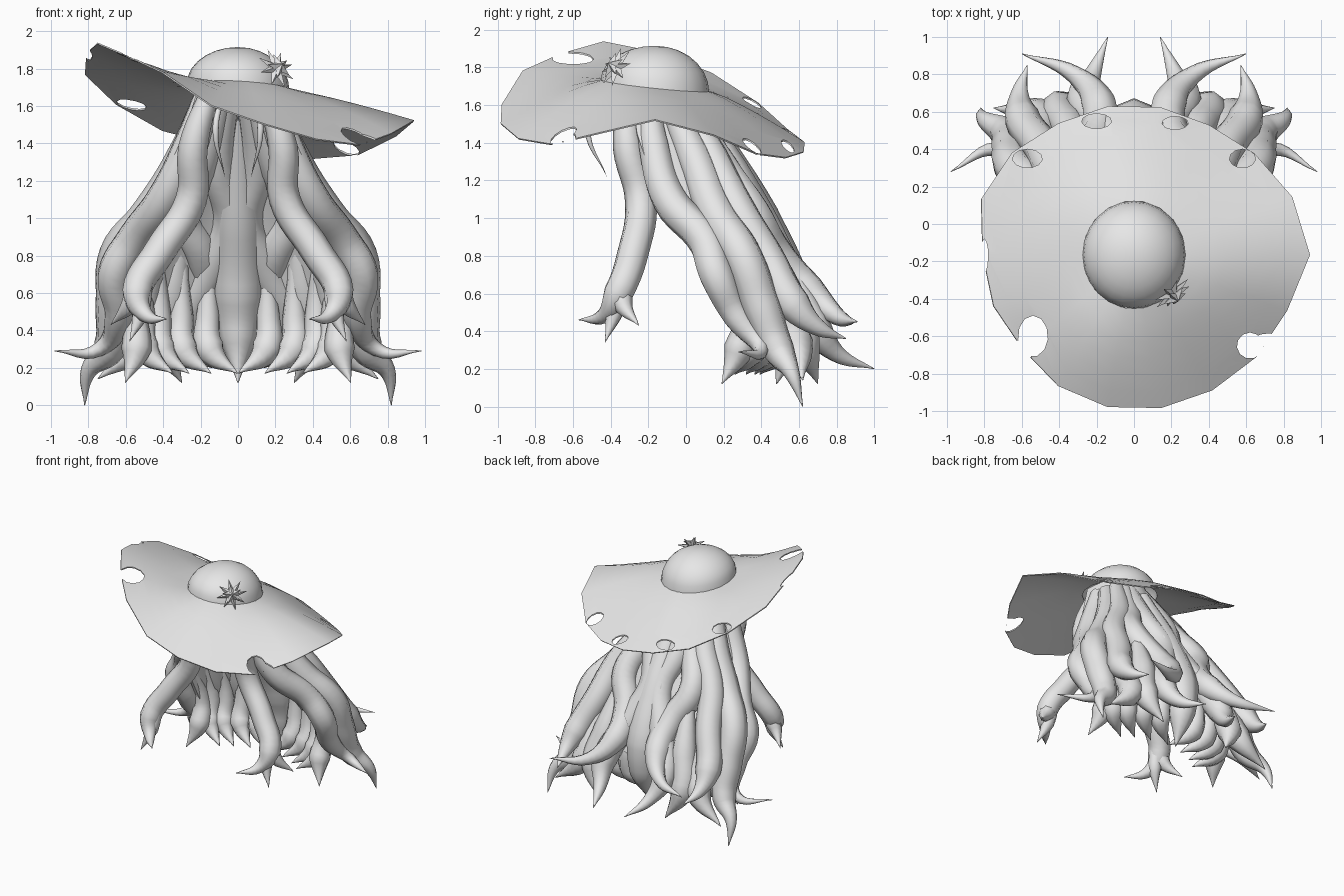
import bpy, bmesh, math
from mathutils import Vector, Matrix

if "Cube" in bpy.data.objects:
    bpy.data.objects.remove(bpy.data.objects["Cube"])

grey = bpy.data.materials.new("plain grey")
grey.diffuse_color = (0.8, 0.8, 0.8, 1)
grey.use_nodes = True
grey.node_tree.nodes["Principled BSDF"].inputs["Base Color"].default_value = grey.diffuse_color
CY = -.165  # hat centre


def select(ob):
    bpy.ops.object.select_all(action='DESELECT')
    ob.select_set(True)
    bpy.context.view_layer.objects.active = ob


def finish(ob, angle=45):
    ob.data.materials.clear()
    ob.data.materials.append(grey)
    select(ob)
    bpy.ops.object.shade_smooth_by_angle(angle=math.radians(angle))


def apply(ob, mod):
    select(ob)
    bpy.ops.object.modifier_apply(modifier=mod.name)


def make(name, bm):
    bmesh.ops.recalc_face_normals(bm, faces=bm.faces)
    me = bpy.data.meshes.new(name)
    bm.to_mesh(me)
    bm.free()
    ob = bpy.data.objects.new(name, me)
    bpy.context.collection.objects.link(ob)
    return ob


def loft(name, rings, closed=True):
    """Skin a list of equal-length rings."""
    bm = bmesh.new()
    rows = [[bm.verts.new(p) for p in r] for r in rings]
    for a, b in zip(rows, rows[1:]):
        n = len(a)
        for i in range(n if closed else n - 1):
            j = (i + 1) % n
            bm.faces.new((a[i], a[j], b[j], b[i]))
    bmesh.ops.remove_doubles(bm, verts=bm.verts, dist=1e-4)
    return make(name, bm)


def crown_base(a):
    return Vector((.275 * math.cos(a), CY + .288 * math.sin(a),
                   1.7 - .03 * math.sin(a) - .015 * math.cos(a)))


# hat brim: reach and height of the wavy edge at every 20 degrees
reach = [.94, .9, .84, .8, .8, .805, .81, .85, .87, .81, .8, .78, .81, .825, .83, .835, .85, .87]
height = [1.52, 1.44, 1.34, 1.32, 1.35, 1.4, 1.47, 1.61, 1.77, 1.88, 1.935, 1.87, 1.78, 1.6, 1.5, 1.42, 1.39, 1.45]
rings = []
for k in range(7):
    t = k / 6
    ring = []
    for i, (r, h) in enumerate(zip(reach, height)):
        a = math.radians(20 * i)
        b = crown_base(a)
        q = b.lerp(Vector((r * math.cos(a), CY + r * math.sin(a), h)), t)
        q.z = b.z + (h - b.z) * t ** 1.2
        ring.append(q)
    rings.append(ring)
brim = loft("hat_brim", rings)
m = brim.modifiers.new("thick", 'SOLIDIFY')
m.thickness, m.offset = .008, 0
apply(brim, m)

# torn notches and holes through the brim: x, y, half sizes
for x, y, a, b in [(-.54, -.6, .08, .11), (-.61, -.68, .07, .06), (.62, -.65, .07, .07),
                   (.72, -.62, .08, .035), (.58, .35, .07, .05), (-.57, .35, .08, .05),
                   (-.2, .55, .08, .04), (.22, .54, .07, .035), (-.8, -.17, .02, .09)]:
    bm = bmesh.new()
    bmesh.ops.create_cone(bm, cap_ends=True, segments=11, radius1=1, radius2=1, depth=1)
    bmesh.ops.transform(bm, verts=bm.verts,
                        matrix=Matrix.Translation((x, y, 1.65)) @ Matrix.Diagonal((a, b, 1.1, 1)))
    cutter = make("cutter", bm)
    cutter.hide_render = True
    m = brim.modifiers.new("tear", 'BOOLEAN')
    m.operation, m.solver, m.object = 'DIFFERENCE', 'EXACT', cutter
    apply(brim, m)
    bpy.data.objects.remove(cutter)
finish(brim)

# hat crown dome
dome = []
for k in range(8):
    f = k / 7 * math.pi / 2
    ring = []
    for i in range(24):
        b = crown_base(i * math.tau / 24)
        ring.append((b.x * math.cos(f), CY + (b.y - CY) * math.cos(f),
                     b.z + (1.915 - b.z) * math.sin(f)))
    dome.append(ring)
finish(loft("hat_crown", dome), 60)

# star ornament: two stacked spiky stars facing out of the crown
face = Vector((.55, -.72, .42)).to_track_quat('Z', 'Y').to_matrix()
for name, n, r, h, spin in (("star_back", 8, .115, 0, .2), ("star_front", 5, .075, .025, .5)):
    o = Vector((.205, -.37, 1.8)) + face @ Vector((0, 0, h))
    ring = []
    for i in range(2 * n):
        a = i * math.pi / n + spin
        ring.append(o + face @ Vector((math.cos(a), math.sin(a), 0)) * r * (.42 if i % 2 else 1))
    finish(loft(name, [[o + face @ Vector((0, 0, .035))] * 2 * n, ring,
                       [o - face @ Vector((0, 0, .02))] * 2 * n]), 10)

# hair shell open to the front: height, half width, front, back
levels = [(1.74, .2, -.3, .04), (1.45, .29, -.26, .17), (1.27, .37, -.2, .27), (1, .5, -.02, .4),
          (.75, .57, .15, .51), (.5, .56, .27, .6)]
arc = [math.pi * (i / 20 - .5) for i in range(21)]
shell = loft("hair_shell", [[(w * math.sin(t), f + (b - f) * math.cos(t), z) for t in arc]
                            for z, w, f, b in levels], False)
m = shell.modifiers.new("thick", 'SOLIDIFY')
m.thickness = .03
apply(shell, m)
finish(shell)


def lock(name, width, pts, root=.6, sides=(1, -1)):
    """Tapered lock with a pointed end, mirrored left and right."""
    cu = bpy.data.curves.new(name, 'CURVE')
    cu.dimensions, cu.bevel_depth = '3D', 1
    cu.bevel_resolution, cu.resolution_u = 2, 6
    for side in sides:
        sp = cu.splines.new('BEZIER')
        sp.radius_interpolation = 'LINEAR'
        sp.bezier_points.add(len(pts) - 1)
        for i, (bp, (x, y, z)) in enumerate(zip(sp.bezier_points, pts)):
            t = i / (len(pts) - 1)
            bp.co = (side * x, y, z)
            bp.radius = width * max(.02, min(root + 2 * t, 1, (1 - t) * 2.9))
            bp.handle_left_type = bp.handle_right_type = 'AUTO'
    ob = bpy.data.objects.new(name, cu)
    bpy.context.collection.objects.link(ob)
    select(ob)
    bpy.ops.object.convert(target='MESH')
    finish(bpy.context.view_layer.objects.active, 60)


# long wavy locks from the head, front to back
lock("front_lock", .085, [(.14, -.3, 1.7), (.24, -.31, 1.38), (.25, -.24, 1.1), (.42, -.28, .82),
                          (.54, -.36, .6), (.49, -.44, .48), (.38, -.57, .46)])
lock("front_lock_tip", .06, [(.48, -.32, .75), (.56, -.34, .56), (.68, -.25, .43)], 1)
lock("front_lock_end", .05, [(.5, -.33, .7), (.52, -.38, .5), (.58, -.43, .34)], 1)
lock("side_lock", .095, [(.18, -.2, 1.66), (.27, -.17, 1.38), (.4, -.09, 1.1), (.56, .1, .88),
                         (.66, .16, .7), (.64, .27, .48), (.74, .4, .3), (.98, .28, .29)])
lock("outer_lock", .105, [(.18, -.1, 1.63), (.29, .04, 1.33), (.47, .16, 1.02), (.64, .3, .8),
                          (.66, .4, .53), (.69, .49, .3), (.8, .56, .18), (.82, .62, 0)])
lock("back_outer_lock", .1, [(.14, -.04, 1.65), (.25, .13, 1.33), (.43, .28, 1.03), (.5, .42, .8),
                             (.6, .57, .54), (.61, .7, .42), (.57, .85, .36)])
lock("back_lock", .1, [(.08, -.02, 1.66), (.2, .19, 1.27), (.3, .35, 1.03), (.2, .48, .8),
                       (.19, .64, .62), (.32, .8, .48), (.6, .91, .45)])
lock("back_inner_lock", .1, [(.05, 0, 1.65), (.1, .24, 1.25), (.04, .38, 1), (.13, .5, .76),
                             (.27, .67, .44), (.22, .8, .28), (.14, 1, .2)])
lock("low_outer_lock", .1, [(.42, .28, 1.02), (.5, .44, .62), (.52, .58, .34), (.75, .62, .14)])
lock("low_back_lock", .1, [(.3, .37, 1.02), (.35, .52, .62), (.4, .62, .34), (.3, .7, .12)], .3)
lock("centre_lock", .14, [(0, .1, 1.55), (0, .37, 1), (0, .53, .6), (0, .55, .36), (0, .48, .12)], .4, (1,))
lock("bang", .018, [(.06, -.4, 1.7), (.12, -.52, 1.48), (.07, -.42, 1.22)])

# lower inner tips fanned around the shell, curling inward
for i in range(5):
    a = .25 + .29 * i
    sx, cx = math.sin(a), math.cos(a)
    x, y = .53 * sx, .28 + .25 * cx
    curl = -.13 if i < 4 else .08
    lock("inner_tip_%d" % (i + 1), .085, [(.56 * sx, .09 + .38 * cx, .85), (x + .03, y, .48),
                                         (x + .02, y - .04, .3),
                                         (x + curl, y - .13, .17 - .05 * (i == 4))], .1)
